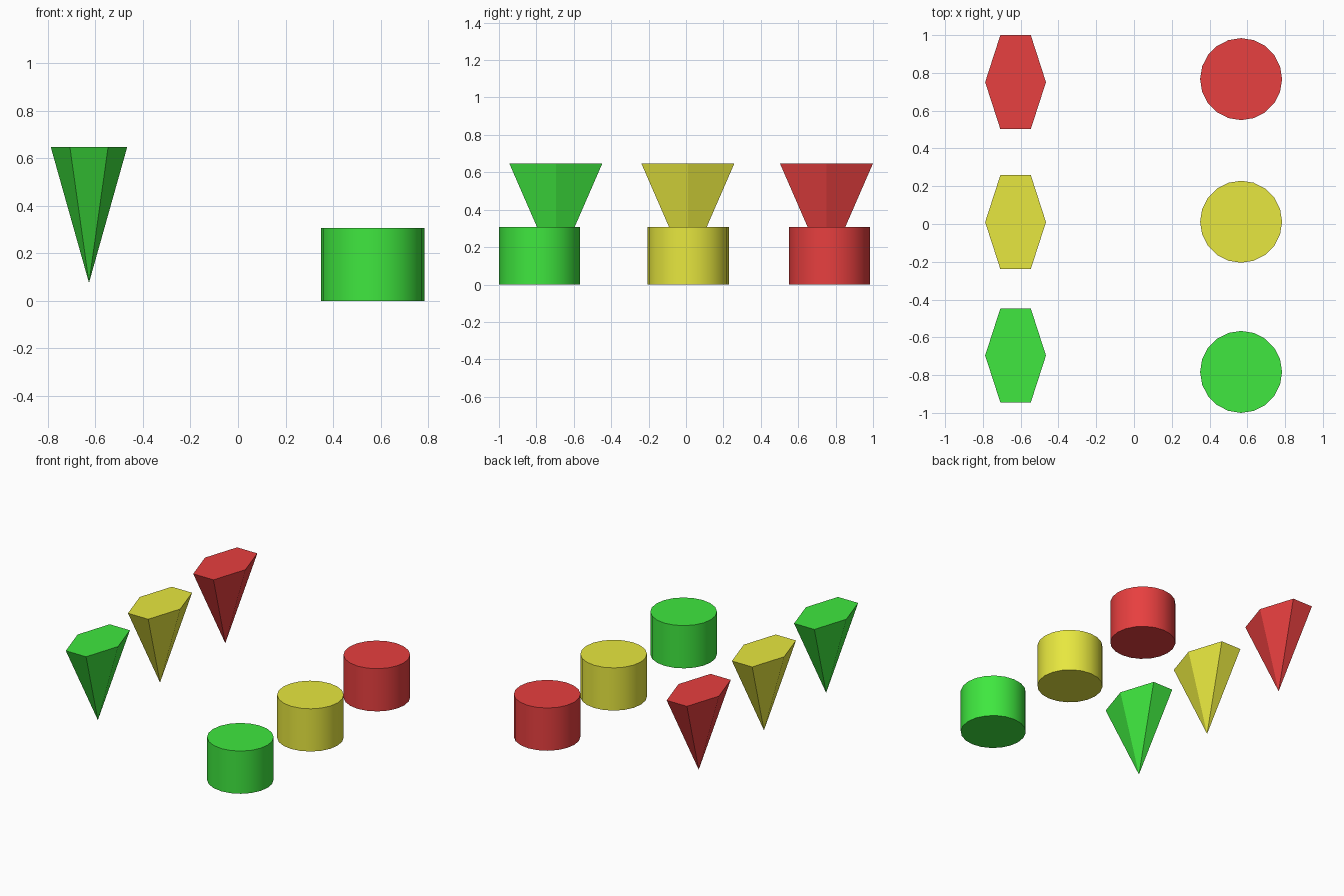
import bpy
from math import sin, cos, pi

if "Cube" in bpy.data.objects:
    bpy.data.objects.remove(bpy.data.objects["Cube"])


def material(name, color):
    mat = bpy.data.materials.new(name)
    mat.diffuse_color = (*color, 1)
    mat.use_nodes = True
    mat.node_tree.nodes["Principled BSDF"].inputs["Base Color"].default_value = mat.diffuse_color
    return mat


def drum(name, y, mat):
    # Upright cylinder standing on the ground
    h = 0.307
    bpy.ops.mesh.primitive_cylinder_add(vertices=20, radius=0.217, depth=h,
                                        location=(0.567, y, h / 2))
    obj = bpy.context.object
    obj.name = name
    obj.data.materials.append(mat)
    bpy.ops.object.shade_smooth_by_angle(angle=pi / 6)


def spike(name, y, mat):
    # Inverted six-sided pyramid, stretched along y, point down
    ring = [(0.161 * cos(i * pi / 3), 0.2875 * sin(i * pi / 3), 0.572) for i in range(6)]
    faces = [(6, (i + 1) % 6, i) for i in range(6)] + [tuple(range(6))]
    mesh = bpy.data.meshes.new(name)
    mesh.from_pydata(ring + [(0, 0, 0)], [], faces)
    mesh.materials.append(mat)
    obj = bpy.data.objects.new(name, mesh)
    obj.location = (-0.627, y, 0.076)
    bpy.context.collection.objects.link(obj)


# Three coloured pairs: name, colour, drum y, spike y
for label, color, drum_y, spike_y in (
    ("green", (0.05, 0.8, 0.05), -0.783, -0.696),
    ("yellow", (0.8, 0.8, 0.05), 0.012, 0.01),
    ("red", (0.8, 0.05, 0.05), 0.767, 0.751),
):
    mat = material(label, color)
    drum(label + "_cylinder", drum_y, mat)
    spike(label + "_pyramid", spike_y, mat)
